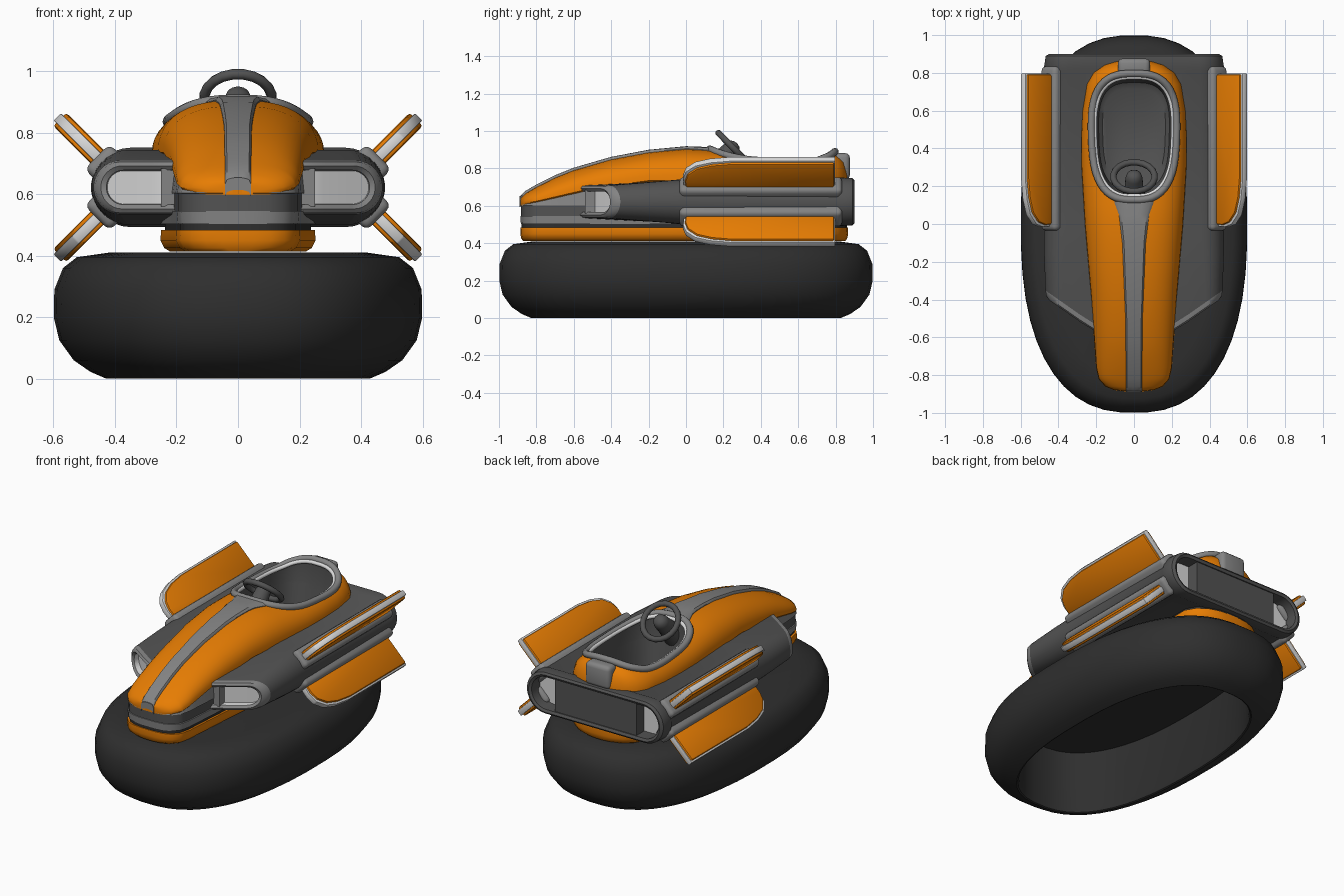
import bpy, bmesh, math
from mathutils import Vector

if "Cube" in bpy.data.objects:
    bpy.data.objects.remove(bpy.data.objects["Cube"])

def mat(name, r, g, b):
    m = bpy.data.materials.new(name)
    m.diffuse_color = (r, g, b, 1)
    m.use_nodes = True
    m.node_tree.nodes["Principled BSDF"].inputs["Base Color"].default_value = m.diffuse_color
    return m

ORANGE = mat("orange paint", 0.80, 0.205, 0.001)
HULL = mat("dark grey", 0.085, 0.085, 0.085)
MID = mat("mid grey", 0.23, 0.23, 0.23)
LIGHT = mat("light grey", 0.70, 0.70, 0.70)
RUBBER = mat("black rubber", 0.028, 0.028, 0.028)

def activate(ob):
    bpy.ops.object.select_all(action='DESELECT')
    ob.select_set(True)
    bpy.context.view_layer.objects.active = ob

def smooth(ob, angle=40):
    activate(ob)
    bpy.ops.object.shade_smooth_by_angle(angle=math.radians(angle))

def finish(bm, name, mats, bevel=0, segments=3):
    bmesh.ops.recalc_face_normals(bm, faces=bm.faces)
    me = bpy.data.meshes.new(name)
    bm.to_mesh(me)
    bm.free()
    for m in mats:
        me.materials.append(m)
    ob = bpy.data.objects.new(name, me)
    bpy.context.collection.objects.link(ob)
    if bevel:
        mod = ob.modifiers.new("bevel", 'BEVEL')
        mod.width, mod.segments = bevel, segments
        activate(ob)
        bpy.ops.object.modifier_apply(modifier=mod.name)
    smooth(ob)
    return ob

def loft(name, rings, mats, band=None, caps=(0, 0)):
    """Skin closed rings; point i of a ring mirrors point N-1-i, so caps are strips."""
    bm = bmesh.new()
    vs = [[bm.verts.new(p) for p in r] for r in rings]
    n = len(vs[0])
    for k in range(len(vs) - 1):
        for i in range(n):
            j = (i + 1) % n
            f = bm.faces.new((vs[k][i], vs[k][j], vs[k + 1][j], vs[k + 1][i]))
            f.material_index = band[k] if band else 0
    for r, c in ((vs[0], caps[0]), (vs[-1], caps[1])):
        for i in range(n // 2 - 1):
            bm.faces.new((r[i], r[i + 1], r[n - 2 - i], r[n - 1 - i])).material_index = c
    return finish(bm, name, mats)

def box(name, lo, hi, m, bevel=0.0, place=None):
    bm = bmesh.new()
    bmesh.ops.create_cube(bm, size=1)
    for v in bm.verts:
        p = Vector([(lo[a] + hi[a]) / 2 + v.co[a] * (hi[a] - lo[a]) for a in range(3)])
        v.co = place(p) if place else p
    return finish(bm, name, [m], bevel)

def tube(name, pts, r, m):
    cu = bpy.data.curves.new(name, 'CURVE')
    cu.dimensions, cu.bevel_depth, cu.bevel_resolution = '3D', r, 3
    sp = cu.splines.new('POLY')
    sp.points.add(len(pts) - 1)
    for p, q in zip(sp.points, pts):
        p.co = (*q, 1)
    sp.use_cyclic_u = True
    cu.materials.append(m)
    ob = bpy.data.objects.new(name, cu)
    bpy.context.collection.objects.link(ob)
    activate(ob)
    bpy.ops.object.convert(target='MESH')
    smooth(bpy.context.object, 60)

def interp(tab, t):
    if t <= tab[0][0]:
        return tab[0][1]
    for (a, u), (b, v) in zip(tab, tab[1:]):
        if t <= b:
            return u + (v - u) * (t - a) / (b - a)
    return tab[-1][1]

def oval(a, b, n, z, cy=0, count=48, egg=0):
    out = []
    for i in range(count):
        t = (i + 0.5) * 2 * math.pi / count
        c, s = math.cos(t), math.sin(t)
        y = math.copysign(abs(s) ** (2 / n), s)
        out.append((a * (1 + egg * y) * math.copysign(abs(c) ** (2 / n), c), cy + b * y, z))
    return out

# Inflated skirt, hollow underneath
prof = [(.18, .41), (.075, .395), (.03, .36), (.002, .29), (0, .2), (.018, .125), (.065, .06),
        (.12, .022), (.172, 0), (.18, .004), (.186, .03), (.186, .385)]
loft("rubber_skirt", [oval(.6 - d, 1 - d, 2.45, z) for d, z in prof], [RUBBER])

# Shared shape tables along y: half width, hood top, hood lower edge
WID = [(-.885, .05), (-.878, .105), (-.86, .15), (-.82, .185), (-.76, .199), (-.4, .225), (0, .26),
       (.3, .278), (.45, .28), (.6, .273), (.74, .25), (.8, .215), (.84, .16), (.86, .1), (.866, .05)]
TOP = [(-.885, .64), (-.86, .665), (-.8, .70), (-.7, .75), (-.6, .79), (-.4, .848), (-.2, .886),
       (0, .905), (.1, .902), (.3, .885), (.8, .875), (.84, .845), (.866, .77)]
LOW = [(-.885, .61), (-.8, .625), (-.5, .695), (-.2, .735), (.2, .74), (.866, .72)]
YS = sorted({y for y, _ in WID + TOP} | {-.5, -.3, -.1, .2, .67, .77})

def hood_z(x, y):
    w, t, b = interp(WID, y), interp(TOP, y), interp(LOW, y)
    return b + (t - b) * max(0, 1 - (abs(x) / w) ** 2.6) ** (1 / 2.2)

def plan(inset, zf, limit=1):
    right = [(min(interp(WID, y), limit) - inset, y * (1 - inset * .5), zf(y)) for y in YS]
    return right + [(-x, y, z) for x, y, z in reversed(right)]

# Lower lip, seal and banded nose
loft("lower_lip", [plan(d, lambda y, z=z: z, .25) for d, z in
     ((.03, .413), (.01, .425), (-.002, .45), (0, .484))], [ORANGE])
loft("seal", [plan(.012, lambda y: .48, .25), plan(.012, lambda y: .506, .25)], [RUBBER])
nose = loft("banded_nose", [plan(.004, lambda y: .503), plan(0, lambda y: .545),
            plan(.006, lambda y: .546), plan(.006, lambda y: .602), plan(0, lambda y: .603),
            plan(.01, lambda y: interp(LOW, y) + .012)], [MID, HULL], [0, 0, 1, 0, 0])

# Wide hull with slanted intakes in front and exhausts behind
def stadium(w, h, yf):
    up = [(w - h + h * math.cos(a), h * math.sin(a))
          for a in [math.radians(6 + 12 * k) for k in range(8)]]
    up += [((w - h) * (1 - k / 4), h) for k in range(4)]
    half = up + [(0, h)] + [(-x, z) for x, z in reversed(up)]
    loop = half + [(x, -z) for x, z in reversed(half)]
    return [(x, yf(x), .622 + z) for x, z in loop]

def slant(d):
    return lambda x: -.57 + max(0, abs(x) - .2) * .7 + d

def flat(y):
    return lambda x: y

hull = loft("hull", [stadium(.425, .054, slant(.045)), stadium(.428, .056, slant(.005)),
    stadium(.446, .07, slant(-.008)), stadium(.464, .083, slant(.002)), stadium(.47, .088, slant(.03)),
    stadium(.476, .108, flat(-.16)), stadium(.476, .122, flat(0)), stadium(.47, .122, flat(.81)),
    stadium(.478, .129, flat(.825)), stadium(.468, .127, flat(.89)), stadium(.45, .115, flat(.9)),
    stadium(.435, .1, flat(.892)), stadium(.435, .1, flat(.81))],
    [HULL, MID, LIGHT], [2, 1, 1, 1, 0, 0, 0, 0, 0, 0, 0, 0], (2, 2))
box("rear_panel", (-.28, .8, .521), (.28, .885, .723), HULL)
box("intake_divider", (-.25, -.54, .56), (.25, -.3, .684), MID)

# Hood
def arch(y):
    w, b = interp(WID, y), interp(LOW, y)
    xs = [w * math.cos(math.pi * k / 24) for k in range(25)]
    top = [(x, y, hood_z(x, y)) for x in xs]
    top[0], top[-1] = (w, y, b), (-w, y, b)
    low = [(x * .94, y, b - .012) for x in reversed(xs)]
    return top + low
hood = loft("hood", [arch(y) for y in YS], [ORANGE])

# Cockpit cut through hood, hull and nose
cutter = loft("cockpit_cutter", [oval(.207 * s, .315 * s, 3, z, .465, egg=.05) for s, z in
              ((.8, .56), (.9, .58), (1, .80), (1, 1.1))], [HULL])
for ob in (hood, hull, nose):
    mod = ob.modifiers.new("cockpit", 'BOOLEAN')
    mod.operation, mod.solver, mod.object = 'DIFFERENCE', 'EXACT', cutter
    mod.material_mode = 'TRANSFER'
    activate(ob)
    bpy.ops.object.modifier_apply(modifier=mod.name)
    smooth(ob)
bpy.data.objects.remove(cutter)

# Cockpit rim, light liner and headrest
def rim(a, b, dz):
    return [(x, y, max(hood_z(x, y), .82) + dz + max(0, y - .7) * .12)
            for x, y, _ in oval(a, b, 2.8, 0, .462, egg=.05)]
tube("cockpit_rim", rim(.224, .335, .004), .02, MID)
tube("cockpit_liner", rim(.207, .315, -.006), .012, LIGHT)
box("headrest", (-.085, .79, .74), (.085, .876, .882), MID, .025)

# Raised centre stripe on the hood
def stripe_section(y):
    w = interp([(-.89, .042), (-.5, .045), (-.1, .062), (.05, .08), (.13, .11)], y)
    top = [(w * k, y, hood_z(min(w, .045) * k if y < -.8 else w * k, y) + (.014 if abs(k) < 1 else .004))
           for k in (1, .85, .4, 0, -.4, -.85, -1)]
    return top + [(x, y, z - .04) for x, _, z in reversed(top)]
loft("centre_stripe", [stripe_section(y) for y in sorted([-.889, .05, .12] + [y for y in YS if y < .05])],
     [MID])

# Steering wheel, hub and column
C, U, N = Vector((0, .25, .912)), Vector((0, -.70, .714)), Vector((0, .714, .70))
X = Vector((1, 0, 0))

def disc(r, d):
    return [C + N * d + X * p[0] + U * p[1] for p in oval(r, r, 2, 0, 0, 20)]
tube("steering_wheel", disc(.11, 0), .017, HULL)
loft("steering_column", [disc(r, d) for r, d in
     ((.07, -.2), (.05, -.08), (.045, -.01), (.038, .015), (.022, .028), (.004, .032))], [HULL])

# Four fins in an X, each with root rail, orange plate and light edge strip
EDGE = [(0, -.01), (-.005, .06), (.01, .11), (.06, .155), (.14, .18), (.25, .193), (.792, .193), (.792, -.01)]

def slab(name, grow, thick, m, place, bevel):
    bm = bmesh.new()
    pts = [(y + (.005 if y > .5 else -grow) * (grow > 0), o + (grow if o > 0 else 0)) for y, o in EDGE]
    sides = [[bm.verts.new(place(Vector((t, y, o)))) for y, o in pts] for t in (-thick, thick)]
    for s in sides:
        bm.faces.new(s)
    for i in range(len(pts)):
        j = (i + 1) % len(pts)
        bm.faces.new((sides[0][i], sides[0][j], sides[1][j], sides[1][i]))
    finish(bm, name, [m], bevel, 2)

for sx, side in ((1, "right"), (-1, "left")):
    for sz, lev in ((1, "upper"), (-1, "lower")):
        def place(p):
            t, y, o = p
            return Vector((sx * (.443 + (o + t) * .7071), y, .622 + sz * (.085 + (o - t) * .7071)))
        tag = f"{lev}_{side}"
        slab(tag + "_fin", 0, .03, ORANGE, place, .01)
        slab(tag + "_fin_edge", .011, .017, LIGHT, place, .004)
        box(tag + "_fin_rail", (-.058, -.035, -.06), (.058, .835, .022), MID, .024, place)
